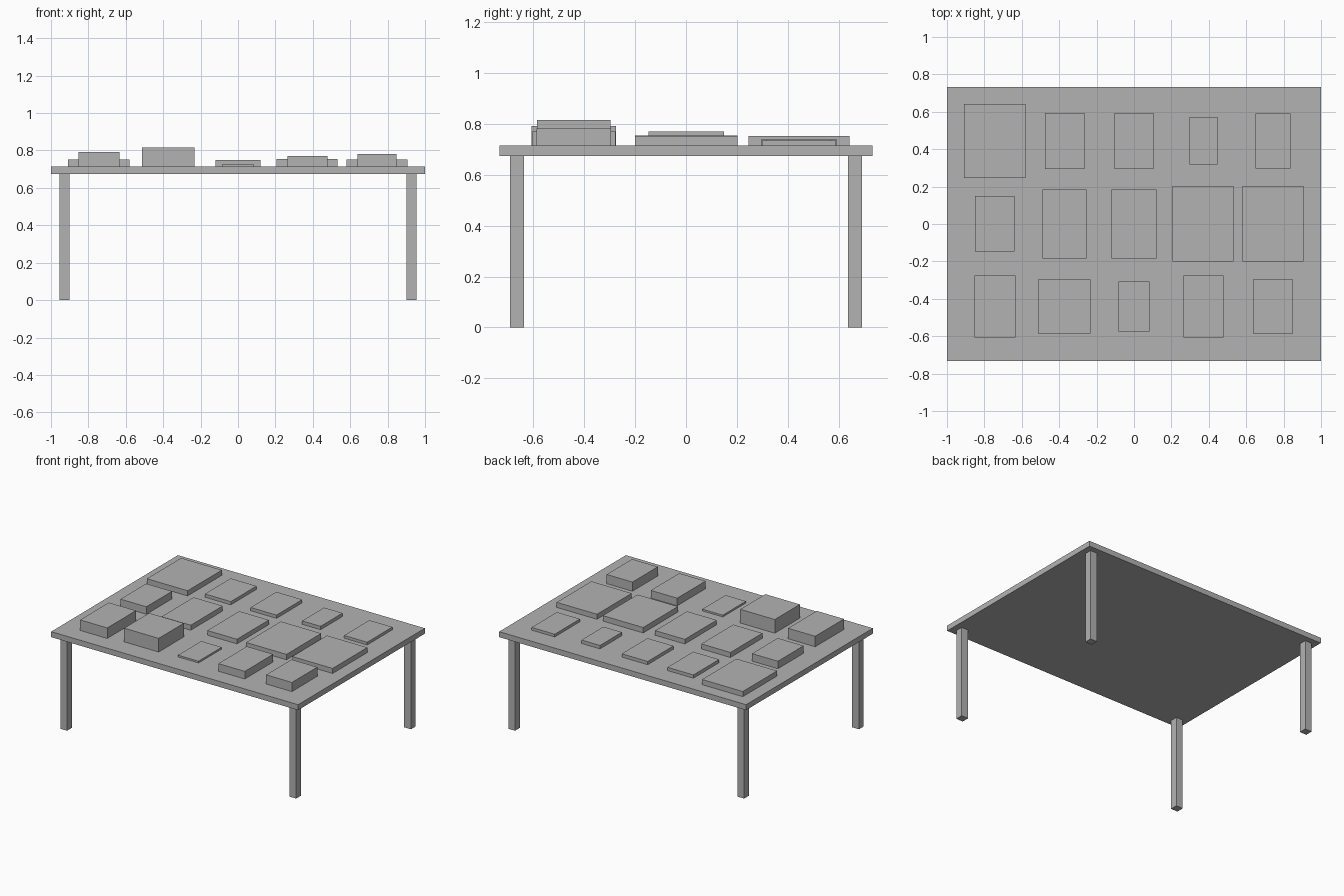
import bpy

grey = bpy.data.materials.new("plain grey")
grey.diffuse_color = (0.45, 0.45, 0.45, 1.0)

TOP = 0.715      # table surface height
UNDER = 0.675    # underside of the tabletop


def box(name, x0, x1, y0, y1, z0, z1):
    bpy.ops.mesh.primitive_cube_add(
        size=1, location=((x0 + x1) / 2, (y0 + y1) / 2, (z0 + z1) / 2))
    ob = bpy.context.object
    ob.name = name
    ob.scale = (x1 - x0, y1 - y0, z1 - z0)
    bpy.ops.object.transform_apply(location=False, rotation=False, scale=True)
    ob.data.materials.append(grey)
    return ob


# Tabletop
box("tabletop", -1, 1, -0.733, 0.733, UNDER, TOP)

# Four square legs
for sx, side in ((-1, "left"), (1, "right")):
    for sy, end in ((-1, "front"), (1, "back")):
        x, y = sx * 0.928, sy * 0.664
        box(f"{end}_{side}_leg", x - 0.0275, x + 0.0275,
            y - 0.0275, y + 0.0275, 0, UNDER)

# Books laid flat in three rows: centre x, width, depth, thickness
rows = {
    "back": (0.444, [(-0.745, 0.33, 0.397, 0.038), (-0.37, 0.21, 0.298, 0.024),
                     (0, 0.21, 0.298, 0.024), (0.372, 0.15, 0.254, 0.025),
                     (0.744, 0.187, 0.292, 0.020)]),
    "middle": (0.001, [(-0.744, 0.21, 0.297, 0.055), (-0.372, 0.236, 0.369, 0.037),
                       (0, 0.24, 0.369, 0.034), (0.369, 0.327, 0.402, 0.040),
                       (0.743, 0.327, 0.402, 0.037)]),
    "front": (-0.441, [(-0.744, 0.22, 0.332, 0.077), (-0.372, 0.28, 0.29, 0.100),
                       (0, 0.166, 0.268, 0.013), (0.372, 0.214, 0.329, 0.056),
                       (0.744, 0.209, 0.294, 0.067)]),
}
for row, (y, books) in rows.items():
    for i, (x, w, d, t) in enumerate(books, 1):
        box(f"{row}_row_book_{i}", x - w / 2, x + w / 2,
            y - d / 2, y + d / 2, TOP, TOP + t)
